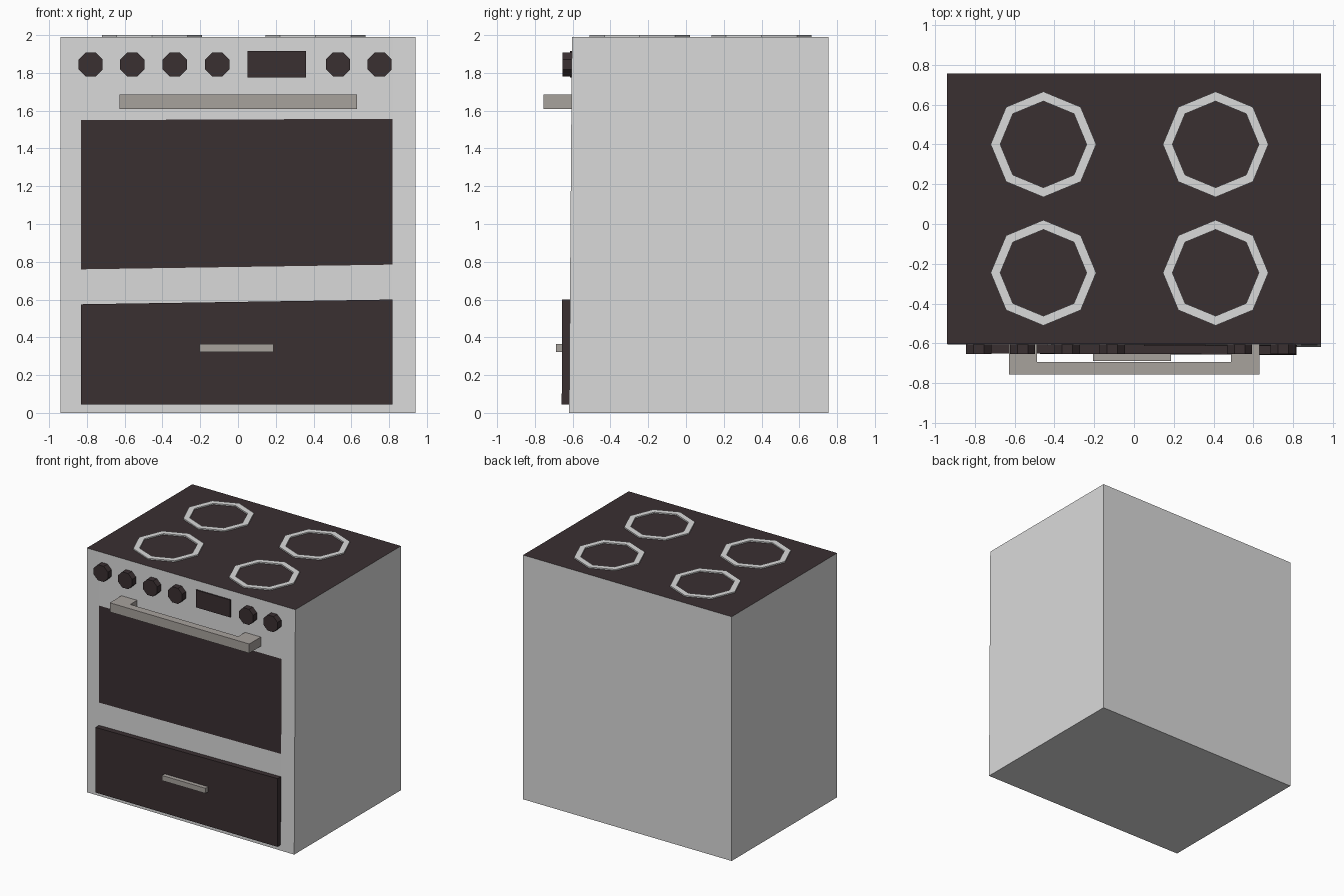
import bpy, bmesh, math
from mathutils import Vector

if "Cube" in bpy.data.objects:
    bpy.data.objects.remove(bpy.data.objects["Cube"])


def material(name, rgb):
    m = bpy.data.materials.new(name)
    m.diffuse_color = (*rgb, 1)
    m.use_nodes = True
    m.node_tree.nodes["Principled BSDF"].inputs["Base Color"].default_value = m.diffuse_color
    return m


LIGHT = material("light grey enamel", (0.70, 0.70, 0.70))
DARK = material("dark glass", (0.042, 0.029, 0.031))
METAL = material("warm grey metal", (0.39, 0.36, 0.335))


def finish(name, bm, *mats):
    bmesh.ops.recalc_face_normals(bm, faces=bm.faces[:])
    me = bpy.data.meshes.new(name)
    bm.to_mesh(me)
    bm.free()
    for m in mats:
        me.materials.append(m)
    ob = bpy.data.objects.new(name, me)
    bpy.context.collection.objects.link(ob)
    return ob


def prism(name, outline, direction, mat):
    """Closed solid from a flat 3D outline swept along a direction."""
    bm = bmesh.new()
    face = bm.faces.new([bm.verts.new(p) for p in outline])
    ext = bmesh.ops.extrude_face_region(bm, geom=[face], use_keep_orig=True)
    moved = [g for g in ext["geom"] if isinstance(g, bmesh.types.BMVert)]
    bmesh.ops.translate(bm, verts=moved, vec=Vector(direction))
    return finish(name, bm, mat)


def box(name, x0, x1, y0, y1, z0, z1, mat):
    pts = [(x0, y0, z0), (x1, y0, z0), (x1, y0, z1), (x0, y0, z1)]
    return prism(name, pts, (0, y1 - y0, 0), mat)


def octagon(r, phase=0.0):
    return [(r * math.cos(phase + i * math.pi / 4),
             r * math.sin(phase + i * math.pi / 4)) for i in range(8)]


# Body: front grid with the oven window cut in, swept to the back
def front_y(x, z):
    return -0.604 - 0.015 * (x + 0.94) / 1.88 * (1 - z / 1.99)


bm = bmesh.new()
rows = []
for j, zs in enumerate([(0, 0), (0.76, 0.785), (1.55, 1.557), (1.99, 1.99)]):
    row = []
    for i, x in enumerate([-0.94, -0.83, 0.818, 0.94]):
        z = zs[0] if i < 2 else zs[1]
        row.append(bm.verts.new((x, front_y(x, z), z)))
    rows.append(row)
for j in range(3):
    for i in range(3):
        f = bm.faces.new((rows[j][i], rows[j][i + 1], rows[j + 1][i + 1], rows[j + 1][i]))
        f.material_index = 1 if (i, j) == (1, 1) else 0
rim = [e for e in bm.edges if e.is_boundary]
ext = bmesh.ops.extrude_edge_only(bm, edges=rim)["geom"]
for v in ext:
    if isinstance(v, bmesh.types.BMVert):
        v.co.y = 0.755
bmesh.ops.holes_fill(bm, edges=[e for e in bm.edges if e.is_boundary], sides=0)
# dark cooktop on the upward faces, light elsewhere
for f in bm.faces:
    if all(v.co.z > 1.98 for v in f.verts):
        f.material_index = 1
    elif any(v.co.y > 0.7 for v in f.verts):
        f.material_index = 0
finish("oven_body", bm, LIGHT, DARK)

# Burner rings
for x in (-0.455, 0.41):
    for y in (0.4, -0.245):
        bm = bmesh.new()
        loops = []
        for r, z in ((0.265, 1.985), (0.265, 2.0), (0.217, 2.0), (0.217, 1.985)):
            loops.append([bm.verts.new((x + px, y + py, z)) for px, py in octagon(r)])
        for k in range(4):
            a, b = loops[k], loops[(k + 1) % 4]
            for i in range(8):
                n = (i + 1) % 8
                bm.faces.new((a[i], a[n], b[n], b[i]))
        finish("burner_ring", bm, LIGHT)

# Control knobs and display
for x in (-0.78, -0.56, -0.335, -0.11, 0.53, 0.75):
    pts = [(x + px, -0.60, 1.845 + pz) for px, pz in octagon(0.069, math.pi / 8)]
    prism("control_knob", pts, (0, -0.053, 0), DARK)
box("display", 0.05, 0.36, -0.60, -0.614, 1.775, 1.917, DARK)

# Oven door handle
handle = [(-0.627, -0.60), (-0.627, -0.755), (0.63, -0.755), (0.63, -0.60),
          (0.487, -0.60), (0.487, -0.692), (-0.487, -0.692), (-0.487, -0.60)]
prism("door_handle", [(x, y, 1.61) for x, y in handle], (0, 0, 0.075), METAL)

# Lower drawer and its pull
drawer = [(-0.83, -0.60, 0.045), (0.817, -0.608, 0.045),
          (0.817, -0.606, 0.60), (-0.83, -0.60, 0.575)]
prism("drawer_front", drawer, (0, -0.05, 0), DARK)
box("drawer_pull", -0.205, 0.187, -0.645, -0.687, 0.323, 0.365, METAL)
